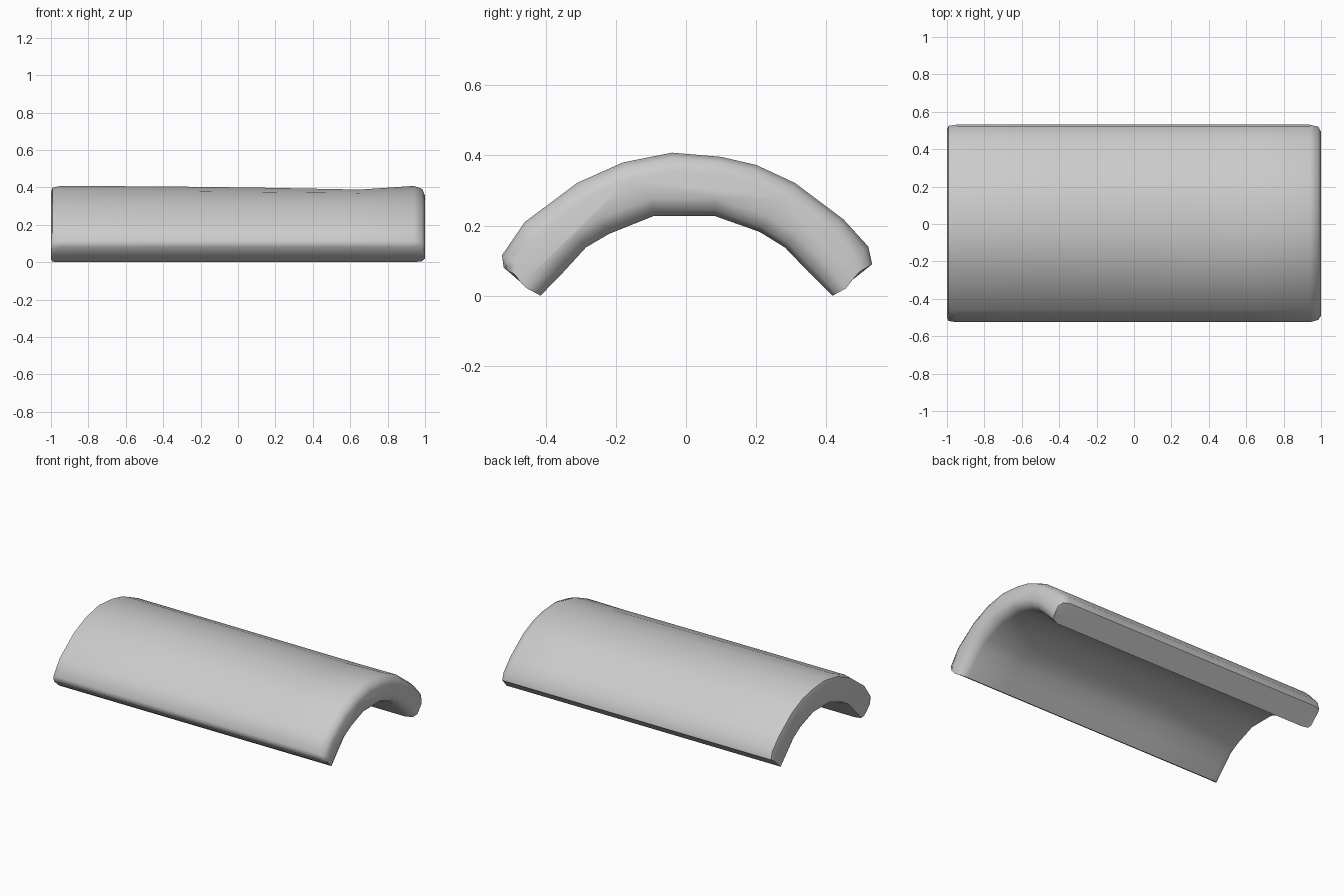
import bpy
import bmesh
import math

cube = bpy.data.objects.get("Cube")
if cube:
    bpy.data.objects.remove(cube, do_unlink=True)

# Cross-section of the arch (y, z): outer curve, back rim, inner curve, front rim
outer = [(-.525, .115), (-.46, .21), (-.31, .322), (-.18, .38), (-.04, .408),
         (.1, .396), (.2, .373), (.31, .322), (.45, .217), (.52, .14)]
back_rim = [(.531, .09), (.475, .045), (.418, 0)]
inner = [(.35, .067), (.283, .137), (.21, .182), (.08, .228),
         (-.09, .228), (-.22, .176), (-.285, .138), (-.35, .067)]
front_rim = [(-.415, 0), (-.46, .03), (-.52, .08)]
profile = outer + back_rim + inner + front_rim

# Stations along the length: x, thickness factor, crown sag
stations = [(-1, .6, 0), (-.992, .9, 0), (-.95, 1, 0), (-.4, 1, .003),
            (.1, 1, .01), (.65, 1, .022), (.94, 1, 0), (.985, .82, 0), (1, .4, 0)]

CENTRE_Z, MID_RADIUS = -.225, .545


def section_point(y, z, thickness, sag):
    """Thin the wall toward its middle arc and lower the crown."""
    angle = math.atan2(y, z - CENTRE_Z)
    radius = math.hypot(y, z - CENTRE_Z)
    if radius > MID_RADIUS:
        radius -= sag * max(0, 1 - abs(y) / .35)
    radius = MID_RADIUS + (radius - MID_RADIUS) * thickness
    return radius * math.sin(angle), CENTRE_Z + radius * math.cos(angle)


# Loft the sections into a closed shell
bm = bmesh.new()
rings = [[bm.verts.new((x, *section_point(y, z, thick, sag))) for y, z in profile]
         for x, thick, sag in stations]
count = len(profile)
for a, b in zip(rings, rings[1:]):
    for i in range(count):
        j = (i + 1) % count
        bm.faces.new((a[i], a[j], b[j], b[i]))
bm.faces.new(rings[0])
bm.faces.new(reversed(rings[-1]))
bmesh.ops.recalc_face_normals(bm, faces=bm.faces)

mesh = bpy.data.meshes.new("curved_tile")
bm.to_mesh(mesh)
bm.free()
tile = bpy.data.objects.new("curved_tile", mesh)
bpy.context.collection.objects.link(tile)

# Plain grey material
grey = bpy.data.materials.new("light_grey")
grey.use_nodes = True
grey.diffuse_color = (.6, .6, .6, 1)
grey.node_tree.nodes["Principled BSDF"].inputs["Base Color"].default_value = (.6, .6, .6, 1)
mesh.materials.append(grey)

# Smooth shading with crisp rim corners
bpy.ops.object.select_all(action="DESELECT")
tile.select_set(True)
bpy.context.view_layer.objects.active = tile
bpy.ops.object.shade_smooth_by_angle(angle=math.radians(60))
